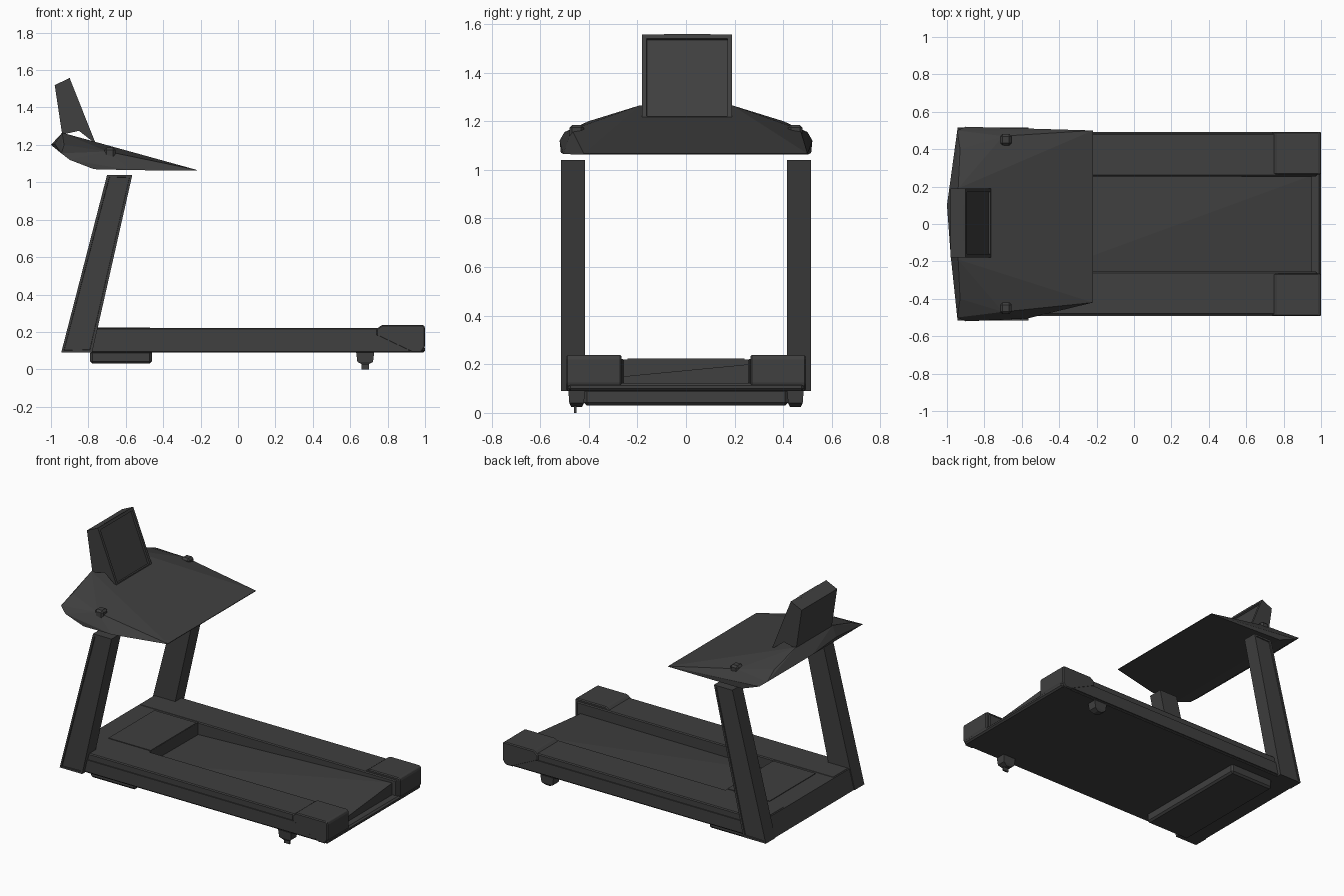
import bpy, bmesh
from mathutils import Vector

if "Cube" in bpy.data.objects:
    bpy.data.objects.remove(bpy.data.objects["Cube"])

grey = bpy.data.materials.new("charcoal")
grey.diffuse_color = (0.05, 0.05, 0.05, 1)
grey.use_nodes = True
grey.node_tree.nodes["Principled BSDF"].inputs["Base Color"].default_value = grey.diffuse_color


def finish(name, bm, bevel=0):
    bmesh.ops.recalc_face_normals(bm, faces=bm.faces)
    me = bpy.data.meshes.new(name)
    bm.to_mesh(me)
    bm.free()
    me.materials.append(grey)
    ob = bpy.data.objects.new(name, me)
    bpy.context.collection.objects.link(ob)
    if bevel:
        m = ob.modifiers.new("bevel", 'BEVEL')
        m.width = bevel
        m.segments = 1
    return ob


def hull(name, pts, bevel=0):
    bm = bmesh.new()
    for p in pts:
        bm.verts.new(p)
    r = bmesh.ops.convex_hull(bm, input=bm.verts)
    loose = [v for v in bm.verts if not v.link_faces]
    bmesh.ops.delete(bm, geom=loose, context='VERTS')
    bmesh.ops.dissolve_limit(bm, angle_limit=0.01, verts=bm.verts, edges=bm.edges)
    return finish(name, bm, bevel)


def box(name, x0, x1, y0, y1, z0, z1, bevel=0):
    return hull(name, [(x, y, z) for x in (x0, x1) for y in (y0, y1) for z in (z0, z1)], bevel)


def extrude_xz(name, prof, y0, y1, inset_dir=None, width=0.025, depth=-0.012):
    """Side profile extruded across y, with an optional recessed panel."""
    bm = bmesh.new()
    f = bm.faces.new([bm.verts.new((x, y0, z)) for x, z in prof])
    r = bmesh.ops.extrude_face_region(bm, geom=[f])
    for v in r["geom"]:
        if isinstance(v, bmesh.types.BMVert):
            v.co.y = y1
    bmesh.ops.recalc_face_normals(bm, faces=bm.faces)
    if inset_dir:
        d = Vector(inset_dir).normalized()
        bm.normal_update()
        face = max(bm.faces, key=lambda q: q.normal.dot(d))
        bmesh.ops.inset_region(bm, faces=[face], thickness=width, depth=0)
        bmesh.ops.inset_region(bm, faces=[face], thickness=0.002, depth=depth)
    return finish(name, bm)


# Deck: underside slab, front platform and flush cover plate
box("base_slab", -0.93, 0.99, -0.48, 0.48, 0.09, 0.12)
extrude_xz("front_platform", [(-0.94, 0.09), (-0.47, 0.09), (-0.47, 0.22), (-0.905, 0.22)], -0.48, 0.48)
box("motor_cover", -0.78, -0.471, -0.24, 0.24, 0.215, 0.224)

# Running belt, twisted slightly across its diagonal
top = [(-0.47, -0.26, 0.145), (0.95, -0.26, 0.15), (0.95, 0.26, 0.20), (-0.47, 0.26, 0.14)]
bm = bmesh.new()
t = [bm.verts.new(p) for p in top]
b = [bm.verts.new((x, y, 0.11)) for x, y, z in top]
bm.faces.new((t[0], t[1], t[2]))
bm.faces.new((t[0], t[2], t[3]))
bm.faces.new(b[::-1])
for i in range(4):
    j = (i + 1) % 4
    bm.faces.new((t[i], b[i], b[j], t[j]))
finish("running_belt", bm)
box("rear_bar", 0.94, 1.0, -0.485, 0.485, 0.09, 0.122, 0.01)

for s, side in ((-1, "right"), (1, "left")):
    def ys(a, b):
        return sorted((s * a, s * b))
    # Side rail with its lower trim plate
    box(side + "_rail", -0.9, 0.98, *ys(0.255, 0.485), 0.09, 0.222, 0.006)
    box(side + "_rail_trim", -0.78, 0.93, *ys(0.484, 0.492), 0.1, 0.18)
    # Rear end cap
    y0, y1 = ys(0.265, 0.493)
    hull(side + "_end_cap",
         [(x, y, z) for y in (y0, y1) for x, z in
          ((0.74, 0.215), (0.77, 0.238), (0.99, 0.238), (1.0, 0.225), (1.0, 0.12), (0.98, 0.09), (0.93, 0.09), (0.74, 0.18))], 0.006)
    # Upright post, leaning, with a recessed outer panel
    y0, y1 = ys(0.415, 0.515)
    extrude_xz(side + "_post",
               [(-0.945, 0.09), (-0.78, 0.09), (-0.565, 1.04), (-0.70, 1.04)],
               y0, y1, (0, s, 0), 0.018, -0.006)
    # Rear foot
    c = s * 0.45
    hull(side + "_rear_foot",
         [(x, c + d, z) for x, d, z in
          [(0.68 + i * a, j * w, z) for i in (-1, 1) for j in (-1, 1)
           for a, w, z in ((0.048, 0.034, 0.09), (0.042, 0.03, 0.04), (0.015, 0.022, 0.025))]])
    # Control knob on the console
    box(side + "_control_knob", -0.715, -0.655, *ys(0.42, 0.48), 1.12, 1.185, 0.012)

box("foot_pin", 0.66, 0.70, -0.461, -0.451, 0.0, 0.05)
box("front_foot_pad", -0.79, -0.46, -0.42, 0.42, 0.03, 0.1, 0.012)

# Console: faceted wedge tapering to a thin edge over the deck
pts = [(-0.22, 0.50, 1.062), (-0.22, -0.42, 1.062), (-0.22, 0.50, 1.066), (-0.22, -0.42, 1.066),
       (-1.0, 0.1, 1.2), (-0.98, -0.17, 1.205), (-0.57, -0.505, 1.065)]
for s in (-1, 1):
    pts += [(-0.945, s * 0.50, 1.155), (-0.77, s * 0.515, 1.07), (-0.9, s * 0.52, 1.12),
            (-0.93, s * 0.40, 1.2), (-0.70, s * 0.47, 1.165), (-0.94, s * 0.19, 1.265),
            (-0.76, s * 0.18, 1.21)]
hull("console", pts)

# Display housing with a recessed screen
extrude_xz("display", [(-0.98, 1.52), (-0.90, 1.557), (-0.76, 1.205), (-0.85, 1.275), (-0.94, 1.255)],
           -0.18, 0.19, (1, 0, 0.4), 0.026, -0.012)
# Slim slot trim along the top of the display
hull("display_slot", [(x, y, z) for y in (-0.09, 0.10) for x, z in
                      ((-0.915, 1.55), (-0.90, 1.559), (-0.895, 1.542), (-0.91, 1.538))])
